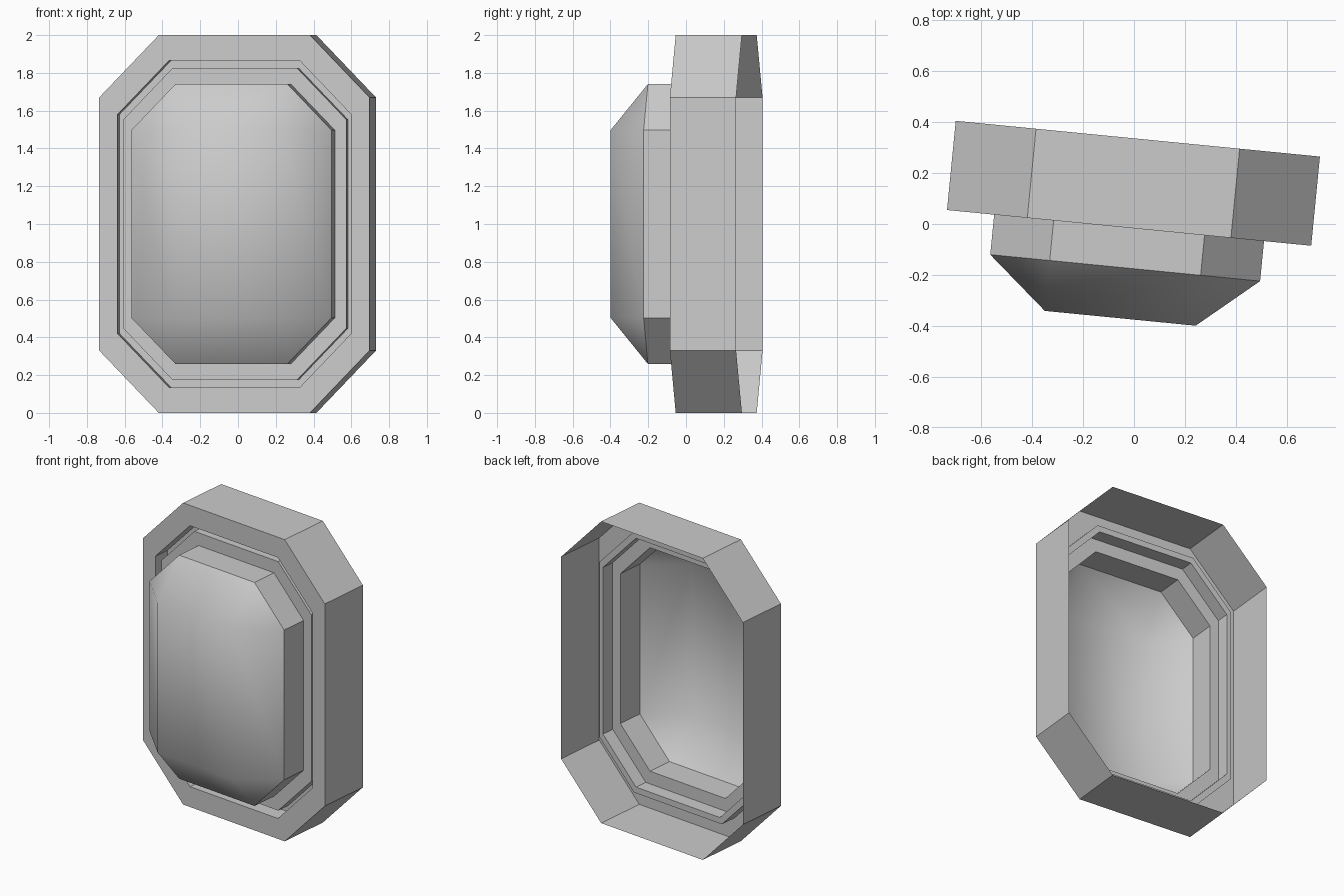
import bpy, bmesh, math

if "Cube" in bpy.data.objects:
    bpy.data.objects.remove(bpy.data.objects["Cube"])

ANGLE = math.radians(-5.6)
OFFSET = -0.0177   # sideways centre in the turned frame
HX, CX, HZ, CZ = 0.719, 0.402, 1.0, 0.67   # octagon half sizes and chamfer starts


def octagon(bm, scale, y):
    """Add one ring of eight vertices at depth y."""
    pts = [(HX, -CZ), (HX, CZ), (CX, HZ), (-CX, HZ),
           (-HX, CZ), (-HX, -CZ), (-CX, -HZ), (CX, -HZ)]
    return [bm.verts.new((OFFSET + x * scale, y, 1 + z * scale)) for x, z in pts]


def bridge(bm, a, b):
    """Skin two octagons with quads."""
    for i in range(8):
        j = (i + 1) % 8
        bm.faces.new((a[i], a[j], b[j], b[i]))


def finish(bm, name):
    mesh = bpy.data.meshes.new(name)
    bm.to_mesh(mesh)
    bm.free()
    obj = bpy.data.objects.new(name, mesh)
    obj.rotation_euler.z = ANGLE
    bpy.context.collection.objects.link(obj)


# Open-backed frame: rim wall, front band, groove, lip, raised panel wall
bm = bmesh.new()
profile = [(1.0, 0.335), (1.0, -0.017), (0.865, -0.017), (0.865, 0.095),
           (0.825, 0.095), (0.825, 0.005), (0.741, 0.005), (0.741, -0.175)]
rings = [octagon(bm, s, y) for s, y in profile]
for a, b in zip(rings, rings[1:]):
    bridge(bm, a, b)
finish(bm, "frame")

# Smooth domed panel: octagon base sloping to a flat rectangle
bm = bmesh.new()
base = octagon(bm, 0.741, -0.175)
tx, tz = CX * 0.741, CZ * 0.741
top = [bm.verts.new((OFFSET + x * tx, -0.374, 1 + z * tz))
       for x, z in ((1, -1), (1, 1), (-1, 1), (-1, -1))]
for i in range(4):
    a, b, c = base[2 * i], base[2 * i + 1], base[(2 * i + 2) % 8]
    bm.faces.new((a, b, top[(i + 1) % 4], top[i]))
    bm.faces.new((b, c, top[(i + 1) % 4]))
bm.faces.new(top)
bmesh.ops.recalc_face_normals(bm, faces=bm.faces)
if top[0].link_faces[-1].normal.y > 0 and bm.faces[:][-1].normal.y > 0:
    bmesh.ops.reverse_faces(bm, faces=bm.faces)
for f in bm.faces:
    f.smooth = True
finish(bm, "domed_panel")
